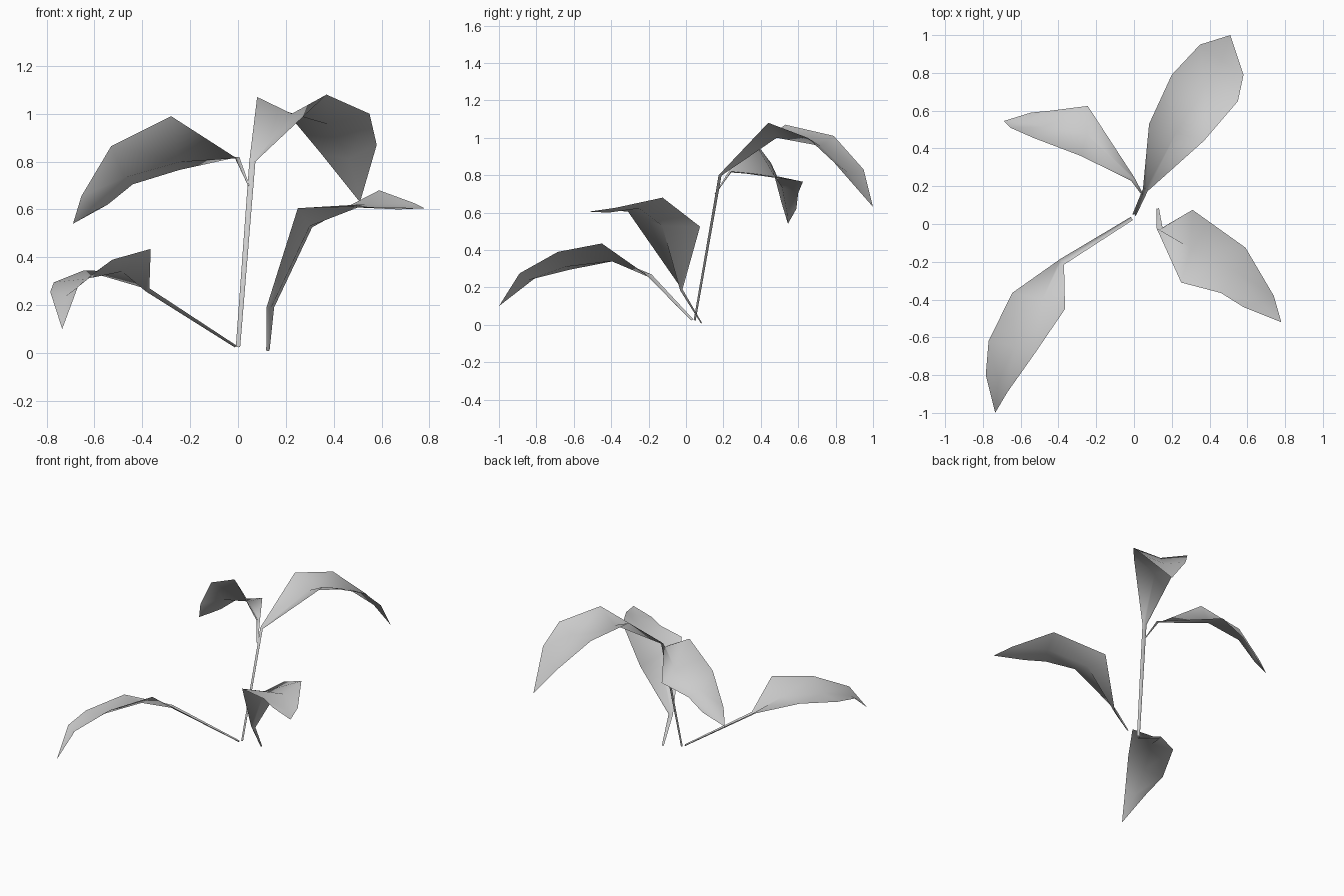
import bpy
import bmesh
from mathutils import Vector

cube = bpy.data.objects.get("Cube")
if cube:
    bpy.data.objects.remove(cube)

leaf_grey = bpy.data.materials.new("leaf_grey")
leaf_grey.use_nodes = True
GREY = (0.6, 0.6, 0.6, 1.0)
leaf_grey.diffuse_color = GREY
leaf_grey.node_tree.nodes["Principled BSDF"].inputs["Base Color"].default_value = GREY


def stem_row(point, direction, half_width):
    """Left edge, crease and right edge of the stem at one point."""
    side = Vector((-direction.y, direction.x, 0)).normalized()
    crease = direction.cross(side).normalized() * half_width * 0.8
    return [point + side * half_width, point - crease, point - side * half_width]


def make_leaf(name, base, neck, left, right, tip, fold, widths=(0.01, 0.014)):
    """Folded stem that opens into a creased blade ending in a point."""
    base, neck, tip, fold = map(Vector, (base, neck, tip, fold))
    direction = (neck - base).normalized()
    rows = [stem_row(base, direction, widths[0]), stem_row(neck, direction, widths[1])]
    for l, r, depth in zip(left, right, (1, 0.65, 0.5)):
        l, r = Vector(l), Vector(r)
        rows.append([l, (l + r) / 2 + fold * depth, r])

    bm = bmesh.new()
    grid = [[bm.verts.new(p) for p in row] for row in rows]
    for low, high in zip(grid, grid[1:]):
        for i in range(2):
            bm.faces.new((low[i + 1], high[i + 1], high[i], low[i]))
    end = bm.verts.new(tip)
    for i in range(2):
        bm.faces.new((grid[-1][i + 1], end, grid[-1][i]))
    for face in bm.faces:
        face.smooth = True
    bm.normal_update()
    mesh = bpy.data.meshes.new(name)
    bm.to_mesh(mesh)
    bm.free()
    mesh.materials.append(leaf_grey)
    obj = bpy.data.objects.new(name, mesh)
    bpy.context.collection.objects.link(obj)


# Tall leaf at the back left
make_leaf("tall_back_leaf", (0, 0.045, 0.025), (0.06, 0.18, 0.8),
          [(0.08, 0.53, 1.07), (0.2, 0.79, 1.01), (0.35, 0.95, 0.83)],
          [(0.37, 0.44, 1.08), (0.55, 0.65, 1.0), (0.58, 0.79, 0.87)],
          (0.51, 1.0, 0.63), (0, 0, -0.075))

# Low leaf at the front right
make_leaf("low_front_leaf", (-0.01, 0.03, 0.03), (-0.38, -0.2, 0.27),
          [(-0.365, -0.45, 0.435), (-0.525, -0.685, 0.39), (-0.67, -0.89, 0.275)],
          [(-0.645, -0.365, 0.345), (-0.77, -0.62, 0.295), (-0.785, -0.8, 0.255)],
          (-0.735, -1.0, 0.1), (0.02, 0.01, -0.05), (0.01, 0.018))

# Short leaf at the front left
make_leaf("short_side_leaf", (0.125, 0.085, 0.01), (0.135, -0.02, 0.19),
          [(0.31, 0.075, 0.525), (0.59, -0.125, 0.68), (0.74, -0.38, 0.625)],
          [(0.25, -0.31, 0.605), (0.46, -0.365, 0.61), (0.58, -0.44, 0.61)],
          (0.78, -0.52, 0.605), (0.02, -0.01, -0.035), (0.007, 0.016))

# Upper leaf branching off the tall stem toward the back right
make_leaf("upper_branch_leaf", (0.045, 0.155, 0.7), (-0.005, 0.235, 0.82),
          [(-0.28, 0.36, 0.99), (-0.53, 0.455, 0.865), (-0.655, 0.51, 0.655)],
          [(-0.245, 0.625, 0.765), (-0.44, 0.6, 0.705), (-0.545, 0.59, 0.62)],
          (-0.69, 0.545, 0.54), (0.015, -0.02, -0.08), (0.004, 0.012))
